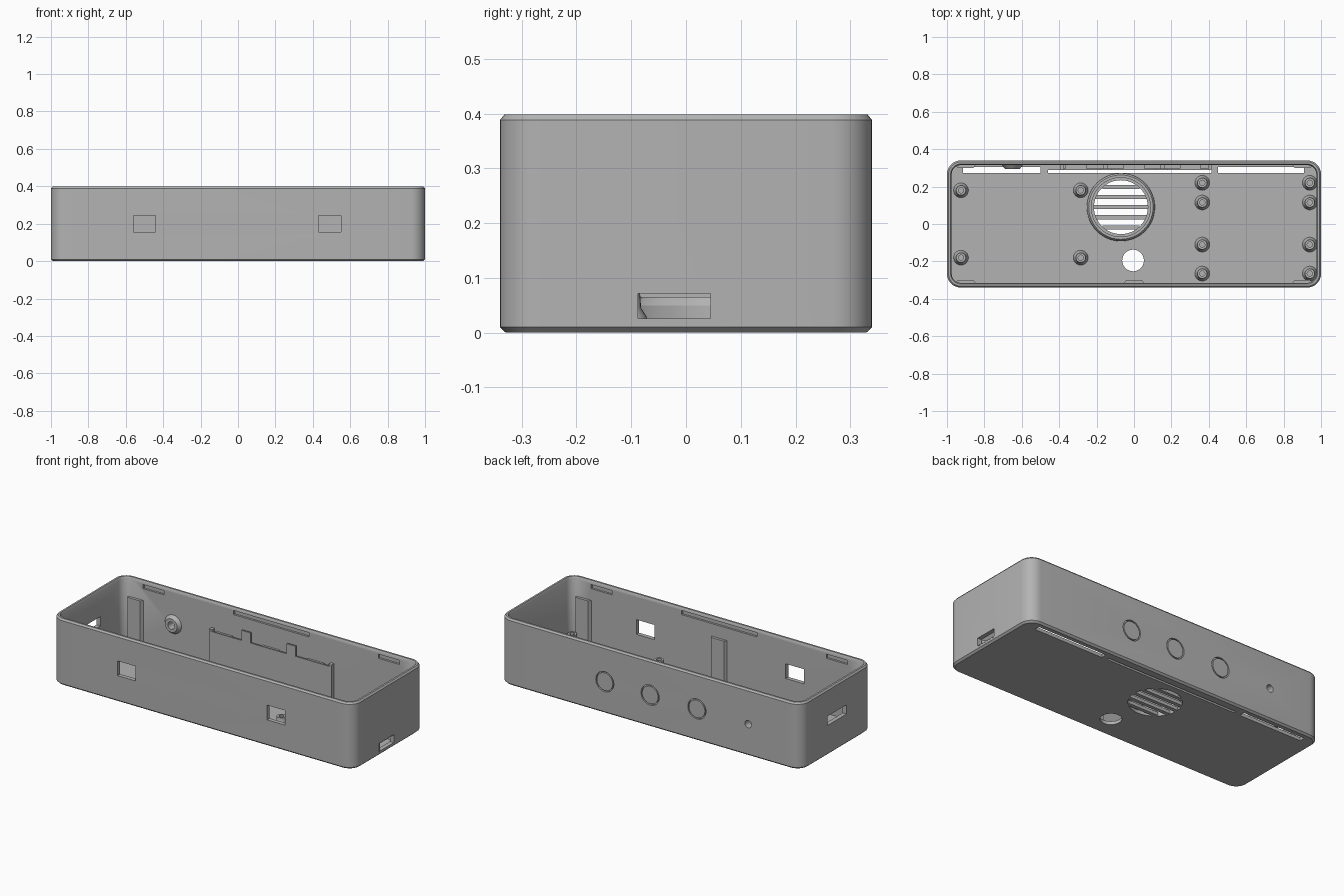
import bpy, bmesh
from math import sin, cos, pi, radians
from mathutils import Matrix, Vector

cube = bpy.data.objects.get("Cube")
if cube:
    bpy.data.objects.remove(cube)

grey = bpy.data.materials.new("mid grey")
grey.use_nodes = True
colour = (0.45, 0.45, 0.45, 1)
grey.diffuse_color = colour
grey.node_tree.nodes["Principled BSDF"].inputs["Base Color"].default_value = colour

HX, HY, TOP, WALL, FLOOR = 1.0, 0.34, 0.398, 0.025, 0.02
IN_Y = HY - WALL


def rounded(inset, z, radius=0.075, steps=8):
    """Rounded rectangle of the case, pulled inwards by inset."""
    r, ring = radius - inset, []
    for q, (sx, sy) in enumerate([(1, 1), (-1, 1), (-1, -1), (1, -1)]):
        for i in range(steps + 1):
            a = (q + i / steps) * pi / 2
            ring.append((sx * (HX - radius) + r * cos(a), sy * (HY - radius) + r * sin(a), z))
    return ring


def circle(r, z, n=32):
    return [(r * cos(2 * pi * i / n), r * sin(2 * pi * i / n), z) for i in range(n)]


def loft(bm, rings, place=Matrix(), closed=False):
    """Skin a stack of rings; cap the ends, or join last to first."""
    loops = [[bm.verts.new(place @ Vector(p)) for p in ring] for ring in rings]
    pairs = list(zip(loops, loops[1:]))
    if closed:
        pairs.append((loops[-1], loops[0]))
    else:
        bm.faces.new(loops[0][::-1])
        bm.faces.new(loops[-1])
    for a, b in pairs:
        for i in range(len(a)):
            j = (i + 1) % len(a)
            bm.faces.new((a[i], a[j], b[j], b[i]))


def box(bm, x0, x1, y0, y1, z0, z1):
    loft(bm, [[(x0, y0, z), (x1, y0, z), (x1, y1, z), (x0, y1, z)] for z in (z0, z1)])


def finish(bm, name):
    bmesh.ops.recalc_face_normals(bm, faces=bm.faces)
    mesh = bpy.data.meshes.new(name)
    bm.to_mesh(mesh)
    bm.free()
    mesh.materials.append(grey)
    obj = bpy.data.objects.new(name, mesh)
    bpy.context.collection.objects.link(obj)
    return obj


def activate(obj):
    bpy.ops.object.select_all(action='DESELECT')
    obj.select_set(True)
    bpy.context.view_layer.objects.active = obj


def smooth(obj):
    activate(obj)
    bpy.ops.object.shade_smooth_by_angle(angle=radians(30))


def back_wall(x, z):
    """Local z points out through the back wall at its outer face."""
    return Matrix.Translation((x, HY, z)) @ Matrix.Rotation(-pi / 2, 4, 'X')


# Open tray with chamfered bottom edge and rim
bm = bmesh.new()
loft(bm, [rounded(0.011, 0), rounded(0, 0.01), rounded(0, TOP - 0.01), rounded(0.008, TOP),
          rounded(WALL - 0.006, TOP), rounded(WALL, TOP - 0.012), rounded(WALL, FLOOR)])
case = finish(bm, "case_shell")

# All openings in floor and walls
bm = bmesh.new()
for x in (-0.5, 0.49):
    box(bm, x - 0.06, x + 0.06, -HY - 0.1, -0.25, 0.157, 0.245)
for x0, x1, y0, y1 in ((-0.915, -0.5, 0.272, 0.305), (0.45, 0.91, 0.272, 0.305),
                       (-0.46, 0.415, 0.274, 0.288)):
    box(bm, x0, x1, y0, y1, -0.1, 0.035)
box(bm, 0.95, 1.1, -0.088, 0.045, 0.026, 0.072)
box(bm, -1.1, -0.95, -0.09, 0.09, 0.18, 0.235)
loft(bm, [circle(0.058, -0.1), circle(0.058, 0.1)], Matrix.Translation((-0.005, -0.195, 0)))
loft(bm, [circle(0.145, -0.1), circle(0.145, 0.1)], Matrix.Translation((-0.07, 0.09, 0)))
loft(bm, [circle(0.022, -0.2), circle(0.022, 0.1)], back_wall(-0.65, 0.19))
for x in (-0.31, 0, 0.3):
    # Round push button outlines
    loft(bm, [circle(0.06, -0.012), circle(0.06, 0.05), circle(0.053, 0.05),
              circle(0.053, -0.012)], back_wall(x, 0.19), closed=True)
for side in (-1, 1):
    # Lid catches inside the rim
    for x, half, z in ((-0.78, 0.07, 0.35), (0, 0.25, 0.355), (0.78, 0.07, 0.35)):
        y0, y1 = sorted((side * (IN_Y - 0.05), side * (IN_Y + 0.012)))
        box(bm, x - half, x + half, y0, y1, z, z + 0.025)
cutter = finish(bm, "opening_cutter")
cutter.hide_render = True
mod = case.modifiers.new("openings", 'BOOLEAN')
mod.operation, mod.solver, mod.object = 'DIFFERENCE', 'EXACT', cutter
activate(case)
bpy.ops.object.modifier_apply(modifier=mod.name)
bpy.data.objects.remove(cutter)
smooth(case)

# Flared lead-in around the low end opening
bm = bmesh.new()
frame = lambda g, x: [(x, -0.088 - g, 0.026 - g), (x, 0.045 + g, 0.026 - g),
                      (x, 0.045 + g, 0.072 + g), (x, -0.088 - g, 0.072 + g)]
loft(bm, [frame(0.004, 1.001), frame(0, 1.001), frame(0, 0.98), frame(0.004, 0.98)], closed=True)
finish(bm, "port_frame")

# Speaker collar and grille slats
bm = bmesh.new()
at = Matrix.Translation((-0.07, 0.09, 0))
loft(bm, [circle(0.182, 0.018, 48), circle(0.182, 0.05, 48), circle(0.172, 0.065, 48),
          circle(0.158, 0.065, 48), circle(0.158, 0.04, 48), circle(0.144, 0.04, 48),
          circle(0.144, 0.018, 48)], at, closed=True)
smooth(finish(bm, "speaker_collar"))
bm = bmesh.new()
for i in range(-2, 3):
    y = i * 0.054
    half = (0.147 ** 2 - y * y) ** 0.5
    box(bm, -0.07 - half, -0.07 + half, 0.09 + y - 0.011, 0.09 + y + 0.011, 0.001, FLOOR)
finish(bm, "speaker_grille")

# Hollow screw standoffs for the two boards
bm = bmesh.new()
spots = [(x, y) for x in (-0.925, -0.285) for y in (-0.18, 0.18)]
spots += [(x, y) for x in (0.365, 0.94) for y in (-0.265, -0.11, 0.115, 0.22)]
for x, y in spots:
    loft(bm, [circle(0.04, 0.018, 24), circle(0.038, 0.03, 24), circle(0.028, 0.045, 24),
              circle(0.026, 0.075, 24), circle(0.014, 0.075, 24), circle(0.014, 0.022, 24)],
         Matrix.Translation((x, y, 0)))
smooth(finish(bm, "screw_standoffs"))

# Tapered wall pads that support the lid
bm = bmesh.new()
for x, side in ((-0.9, -1), (0, -1), (0.9, -1), (-0.9, 1), (0.9, 1)):
    pad = [(-0.055, 0.005), (0.055, 0.005), (0.042, -0.016), (-0.042, -0.016)]
    loft(bm, [[(x + px, side * (IN_Y + py), z) for px, py in pad] for z in (0.018, 0.28)])
finish(bm, "wall_pads")

# Button carrier panel with spring tabs
bm = bmesh.new()
box(bm, -0.39, 0.41, 0.288, 0.297, 0.018, 0.23)
for x in (-0.15, 0.15):
    box(bm, x - 0.012, x + 0.012, 0.296, IN_Y + 0.005, 0.15, 0.28)
    box(bm, x - 0.03, x + 0.03, 0.288, 0.298, 0.225, 0.29)
for x in (-0.385, 0.405):
    box(bm, x - 0.01, x + 0.01, 0.29, IN_Y + 0.005, 0.018, 0.24)
for x in (-0.31, 0, 0.3):
    box(bm, x - 0.055, x + 0.055, 0.296, IN_Y + 0.005, 0.15, 0.225)
finish(bm, "button_carrier")

# Raised boss around the round socket hole
bm = bmesh.new()
loft(bm, [circle(0.058, -0.022), circle(0.04, -0.045), circle(0.022, -0.045),
          circle(0.022, -0.022)], back_wall(-0.65, 0.19), closed=True)
smooth(finish(bm, "socket_boss"))
